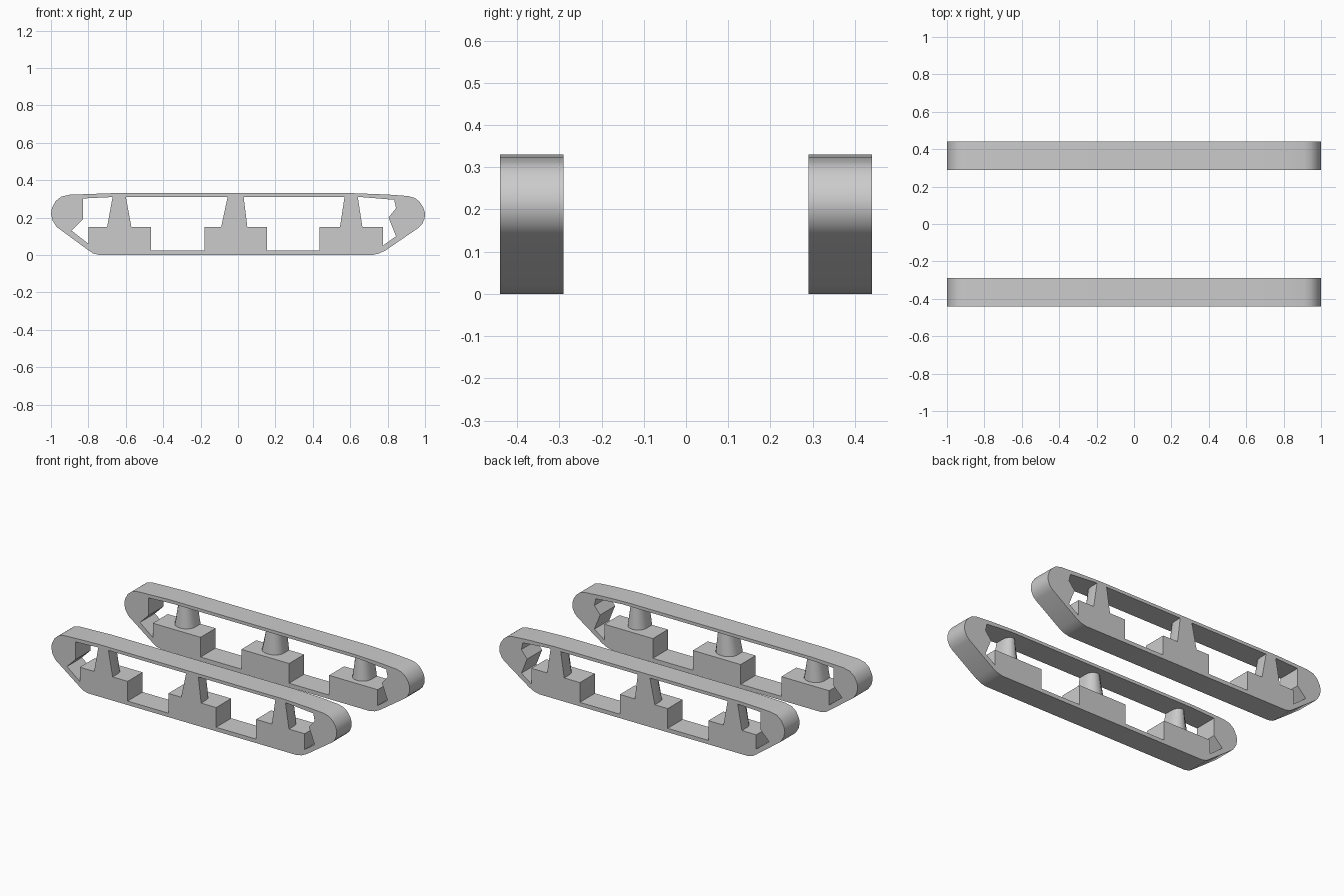
import bpy, bmesh, math
from mathutils import Matrix

if "Cube" in bpy.data.objects:
    bpy.data.objects.remove(bpy.data.objects["Cube"])

Y_OUT, Y_IN = -0.44, -0.29
BOXES = [(-0.80, -0.465), (-0.18, 0.155), (0.435, 0.775)]


def finish(obj):
    """Clean the mesh, mirror it to the other side, shade it."""
    bm = bmesh.new()
    bm.from_mesh(obj.data)
    bmesh.ops.remove_doubles(bm, verts=bm.verts, dist=1e-5)
    bmesh.ops.recalc_face_normals(bm, faces=bm.faces)
    bm.to_mesh(obj.data)
    bm.free()
    mod = obj.modifiers.new("Mirror", 'MIRROR')
    mod.use_axis = (False, True, False)
    bpy.ops.object.select_all(action='DESELECT')
    obj.select_set(True)
    bpy.context.view_layer.objects.active = obj
    bpy.ops.object.shade_smooth_by_angle(angle=math.radians(30))


def extruded(name, loops, y0, y1):
    """Filled x-z profile (later loops are holes) extruded along y."""
    cu = bpy.data.curves.new(name + "_profile", 'CURVE')
    cu.dimensions = '2D'
    cu.fill_mode = 'BOTH'
    cu.extrude = (y1 - y0) / 2
    for pts in loops:
        sp = cu.splines.new('POLY')
        sp.points.add(len(pts) - 1)
        for p, (x, z) in zip(sp.points, pts):
            p.co = (x, z, 0, 1)
        sp.use_cyclic_u = True
    tmp = bpy.data.objects.new(name + "_tmp", cu)
    bpy.context.collection.objects.link(tmp)
    dg = bpy.context.evaluated_depsgraph_get()
    me = bpy.data.meshes.new_from_object(tmp.evaluated_get(dg))
    bpy.data.objects.remove(tmp)
    me.transform(Matrix.Translation((0, (y0 + y1) / 2, 0)) @ Matrix.Rotation(math.pi / 2, 4, 'X'))
    obj = bpy.data.objects.new(name, me)
    bpy.context.collection.objects.link(obj)
    finish(obj)


def leg(name, x0, x1, t0, t1, z0=0.149, z1=0.312):
    """Tapered post: flat on the outer side, rounded on the inner side."""
    bm = bmesh.new()
    rings = []
    for a, b, z, depth in ((x0, x1, z0, 0.115), (t0, t1, z1, 0.105)):
        cx, r = (a + b) / 2, (b - a) / 2
        plan = [(a, Y_OUT), (b, Y_OUT)]
        for i in range(9):
            t = math.pi * i / 8
            plan.append((cx + r * math.cos(t), Y_OUT + depth * (0.5 + 0.5 * math.sin(t))))
        rings.append([bm.verts.new((x, y, z)) for x, y in plan])
    lo, hi = rings
    bm.faces.new(lo)
    bm.faces.new(hi)
    n = len(lo)
    for i in range(n):
        j = (i + 1) % n
        bm.faces.new((lo[i], lo[j], hi[j], hi[i]))
    me = bpy.data.meshes.new(name)
    bm.to_mesh(me)
    bm.free()
    obj = bpy.data.objects.new(name, me)
    bpy.context.collection.objects.link(obj)
    finish(obj)


# Track belt outline
outer = [(-0.74, 0), (0.72, 0), (0.755, 0.008), (0.79, 0.025), (0.965, 0.145),
         (0.985, 0.165), (0.998, 0.195), (1, 0.225), (0.99, 0.255), (0.97, 0.285),
         (0.945, 0.305), (0.91, 0.315), (0.80, 0.323), (0.62, 0.33),
         (-0.68, 0.33), (-0.90, 0.322), (-0.945, 0.312), (-0.975, 0.288),
         (-0.995, 0.25), (-1, 0.22), (-0.992, 0.185), (-0.97, 0.15),
         (-0.80, 0.025), (-0.775, 0.008)]

# Window opening, stepping over the three support blocks
inner = [(-0.83, 0.302), (-0.83, 0.19), (-0.89, 0.13), (-0.80, 0.06)]
for k, (a, b) in enumerate(BOXES):
    inner += [(a, 0.15), (b, 0.15)] if k == 0 else [(a, 0.025), (a, 0.15), (b, 0.15)]
    if k < 2:
        inner += [(b, 0.025)]
inner += [(0.775, 0.05), (0.845, 0.10), (0.805, 0.20), (0.845, 0.25),
          (0.835, 0.295), (0.65, 0.31), (-0.66, 0.31)]

extruded("track_frame", [outer, inner], Y_OUT, Y_IN)

# Posts between blocks and top run
leg("left_post", -0.70, -0.57, -0.67, -0.60)
leg("middle_post", -0.09, 0.05, -0.055, 0.03)
leg("right_post", 0.545, 0.665, 0.57, 0.64)
